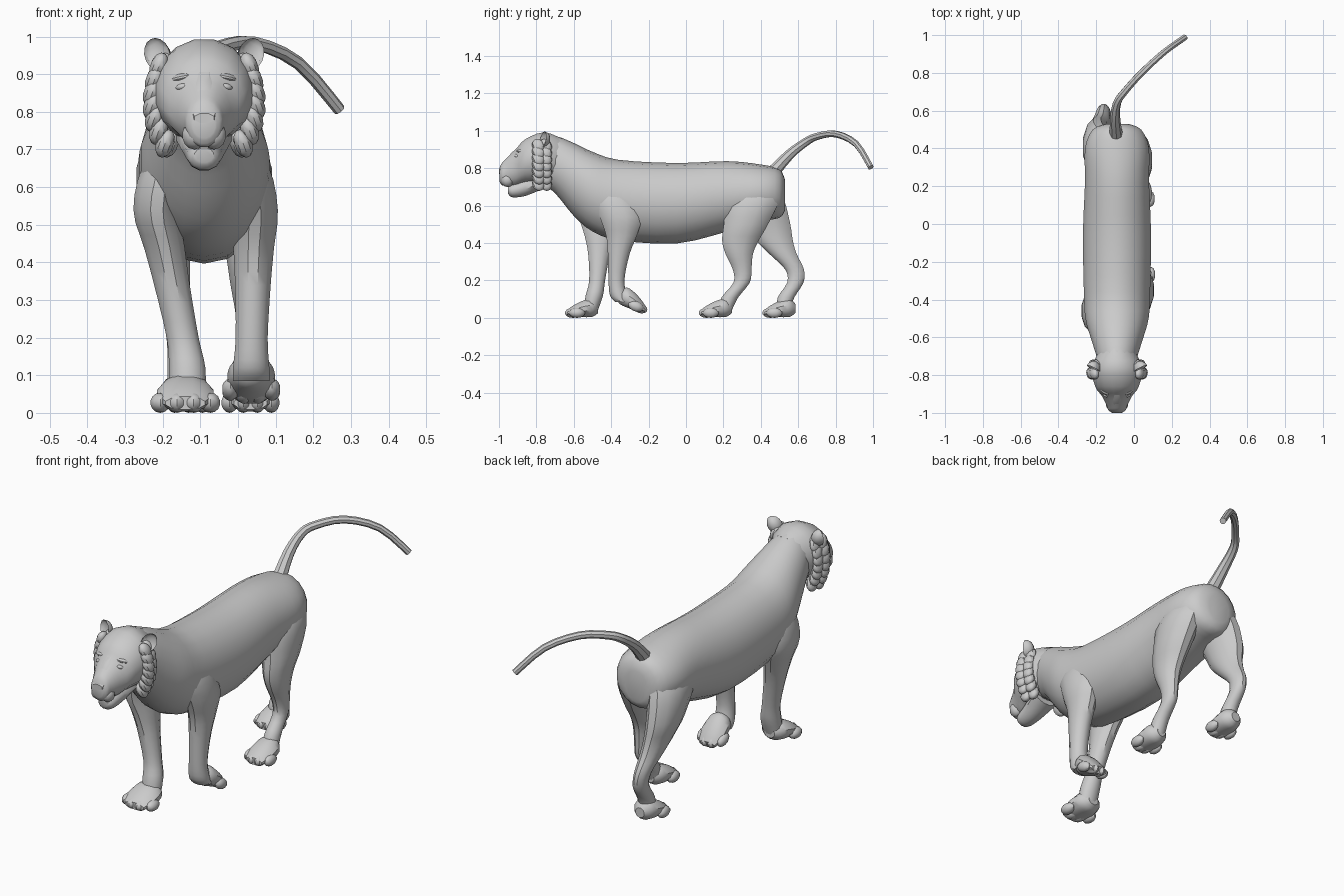
import bpy, bmesh, math
from mathutils import Vector, Matrix, Euler

cube = bpy.data.objects.get("Cube")
if cube:
    bpy.data.objects.remove(cube, do_unlink=True)

fur = bpy.data.materials.new("grey_fur")
fur.use_nodes = True
GREY = (0.6, 0.6, 0.6, 1)
fur.diffuse_color = GREY
bsdf = fur.node_tree.nodes["Principled BSDF"]
bsdf.inputs["Base Color"].default_value = GREY
CX = -0.09  # the animal's centre plane; the tail swings away from it
ALONG_Y, ALONG_Z = Vector((0, 0, 1)), Vector((0, 1, 0))


def smooth(obj):
    bpy.ops.object.select_all(action='DESELECT')
    obj.select_set(True)
    bpy.context.view_layer.objects.active = obj
    bpy.ops.object.shade_smooth_by_angle(angle=math.radians(35))


def finish(bm, name, matrix=Matrix.Identity(4)):
    bmesh.ops.recalc_face_normals(bm, faces=bm.faces)
    bm.transform(matrix)
    mesh = bpy.data.meshes.new(name)
    bm.to_mesh(mesh)
    bm.free()
    mesh.materials.append(fur)
    obj = bpy.data.objects.new(name, mesh)
    bpy.context.collection.objects.link(obj)
    smooth(obj)


def spline(rows, steps):
    """Catmull-Rom interpolation of rows of numbers."""
    out = []
    last = len(rows) - 1
    for i in range(last):
        p = [rows[max(0, min(last, k))] for k in range(i - 1, i + 3)]
        for s in range(steps):
            t = s / steps
            out.append([b + 0.5 * t * (c - a + t * (2 * a - 5 * b + 4 * c - d
                        + t * (3 * (b - c) + d - a))) for a, b, c, d in zip(*p)])
    return out + [list(rows[-1])]


def add_loft(bm, rows, up, sides, steps=3):
    """Rows are x, y, z, half width, half depth along the up direction."""
    rings = []
    for x, y, z, wide, deep in spline(rows, steps):
        angles = [2 * math.pi * (k + 0.5) / sides for k in range(sides)]
        rings.append([bm.verts.new(Vector((x + wide * math.cos(a), y, z)) + up * deep * math.sin(a))
                      for a in angles])
    for r0, r1 in zip(rings, rings[1:]):
        for k in range(sides):
            n = (k + 1) % sides
            bm.faces.new((r0[k], r0[n], r1[n], r1[k]))
    bm.faces.new(rings[0])
    bm.faces.new(rings[-1])


def body_loft(name, rows, sides):
    """Rows are y, centre height, half width, half height on the centre plane."""
    bm = bmesh.new()
    add_loft(bm, [(CX, *row) for row in rows], ALONG_Y, sides)
    finish(bm, name)


def add_ball(bm, loc, scale, rot=(0, 0, 0)):
    m = Matrix.LocRotScale(Vector(loc), Euler(rot), Vector(scale))
    bmesh.ops.create_uvsphere(bm, u_segments=10, v_segments=7, radius=1, matrix=m)


def ball_pair(name, offset, loc_yz, scale, roll=0, turn=0):
    """A mirrored pair of ellipsoids on the face."""
    bm = bmesh.new()
    for s in (-1, 1):
        add_ball(bm, (CX + s * offset, *loc_yz), scale, (0, s * roll, s * turn))
    finish(bm, name)


# Torso with neck, head, bridge of the nose and lower jaw
body_loft("torso", [(-.80, .86, .085, .115), (-.70, .82, .11, .153), (-.60, .74, .142, .195),
                    (-.50, .675, .17, .213), (-.36, .63, .178, .215), (-.05, .613, .183, .215),
                    (.22, .65, .172, .188), (.40, .668, .172, .152), (.50, .665, .13, .13),
                    (.53, .655, .06, .08)], 18)
body_loft("head", [(-.66, .84, .09, .12), (-.76, .855, .136, .14), (-.86, .837, .118, .12),
                   (-.91, .803, .082, .10), (-.96, .78, .056, .074), (-.985, .768, .047, .06),
                   (-.998, .765, .03, .035)], 16)
body_loft("nose_bridge", [(-.84, .925, .04, .035), (-.93, .855, .034, .033),
                          (-.98, .80, .036, .025), (-1, .783, .028, .014)], 8)
body_loft("lower_jaw", [(-.76, .745, .08, .055), (-.86, .70, .055, .05),
                        (-.93, .68, .043, .036), (-.952, .685, .026, .02)], 12)
ball_pair("lip_pads", .026, (-.955, .738), (.034, .036, .038))
ball_pair("eyes", .06, (-.905, .866), (.017, .012, .009), .25, .5)
ball_pair("brows", .06, (-.882, .89), (.034, .02, .012), .2, .5)

# Cupped ears, hollow on the front
for s, side in ((-1, "right"), (1, "left")):
    bm = bmesh.new()
    bmesh.ops.create_uvsphere(bm, u_segments=12, v_segments=8, radius=1)
    for v in bm.verts:
        if v.co.y < 0:
            v.co.y *= -0.45
    finish(bm, side + "_ear", Matrix.LocRotScale(
        Vector((CX + s * .125, -.765, .953)), Euler((-.15, s * .5, s * .35)), Vector((.036, .04, .046))))

# Cheek ruff: overlapping drooping locks down both sides of the face
bm = bmesh.new()
for s in (-1, 1):
    for i in range(7):
        out = .138 - .0028 * (i - 2.5) ** 2
        for back in (0, 1):
            add_ball(bm, (CX + s * (out - .012 * back), -.79 + .04 * back, .92 - .034 * i),
                     (.024, .032, .04), (.4, s * -.35, 0))
finish(bm, "cheek_ruff")

# Legs: shared height, half width and half depth; each leg bends by its own y values
FORE = [(.80, .03, .05), (.66, .062, .115), (.54, .064, .115), (.44, .056, .085),
        (.34, .049, .06), (.2, .044, .044), (.12, .05, .048), (.04, .05, .04)]
HIND = [(.78, .04, .08), (.64, .08, .142), (.5, .073, .122), (.41, .058, .1), (.34, .049, .075),
        (.26, .037, .052), (.19, .034, .045), (.11, .038, .046), (.04, .04, .036)]


def leg(name, profile, x_top, x_foot, bend, ankle=.04):
    rows = []
    for (z, wide, deep), y in zip(profile, bend):
        lean = min(1, max(0, (.54 - z) / .4))
        inset = max(0, z - .6) * .4 * math.copysign(1, x_top - CX)
        rows.append((x_top + (x_foot - x_top) * lean - inset, y, max(z, ankle), wide, deep))
    bm = bmesh.new()
    add_loft(bm, rows, ALONG_Z, 12)
    finish(bm, name)


leg("right_front_leg", FORE, -.216, -.135, (-.44, -.46, -.46, -.46, -.465, -.475, -.49, -.51))
leg("left_front_leg", FORE, .044, .035, (-.40, -.39, -.35, -.345, -.36, -.372, -.36, -.34), .085)
leg("right_hind_leg", HIND, -.2, -.15, (.38, .385, .44, .475, .52, .58, .585, .535, .52))
leg("left_hind_leg", HIND, .022, .033, (.38, .36, .32, .29, .285, .30, .298, .235, .21))


def paw(name, matrix):
    """A foot pointing to -y with four toes."""
    bm = bmesh.new()
    add_loft(bm, [(0, -.03, .05, .025, .025), (0, -.06, .054, .053, .05), (0, -.11, .048, .065, .046),
                  (0, -.16, .036, .06, .033), (0, -.195, .026, .045, .018)], ALONG_Y, 12)
    for i in range(4):
        x = .037 * (i - 1.5)
        add_ball(bm, (x, -.167 + 8 * x * x, .027), (.023, .043, .027))
    finish(bm, name, matrix)


paw("right_front_paw", Matrix.Translation((-.14, -.44, 0)) @ Matrix.Diagonal((1.2, 1, 1, 1)))
paw("right_hind_paw", Matrix.Translation((-.15, .615, 0)))
paw("left_hind_paw", Matrix.Translation((.033, .275, 0)))
# The trailing forepaw is folded backwards
paw("left_front_paw", Matrix.Translation((.035, -.41, .09))
    @ Matrix.Rotation(math.pi, 4, 'Z') @ Matrix.Rotation(math.radians(22), 4, 'X'))

# Tail: tapered curve swept up, over and out to the side
path = spline([(-.09, .44, .75), (-.10, .55, .87), (-.09, .64, .94), (-.05, .70, .97),
               (.04, .80, .983), (.16, .91, .93), (.27, .988, .805)], 3)
curve = bpy.data.curves.new("tail", 'CURVE')
curve.dimensions = '3D'
curve.bevel_depth = .024
curve.bevel_resolution = 2
curve.use_fill_caps = True
line = curve.splines.new('POLY')
line.points.add(len(path) - 1)
for i, (point, co) in enumerate(zip(line.points, path)):
    rest = 1 - i / (len(path) - 1)
    point.co = (*co, 1)
    point.radius = .68 + .27 * rest + .75 * rest ** 6
curve.materials.append(fur)
tail = bpy.data.objects.new("tail", curve)
bpy.context.collection.objects.link(tail)
bpy.ops.object.select_all(action='DESELECT')
tail.select_set(True)
bpy.context.view_layer.objects.active = tail
bpy.ops.object.convert(target='MESH')
smooth(bpy.context.view_layer.objects.active)
